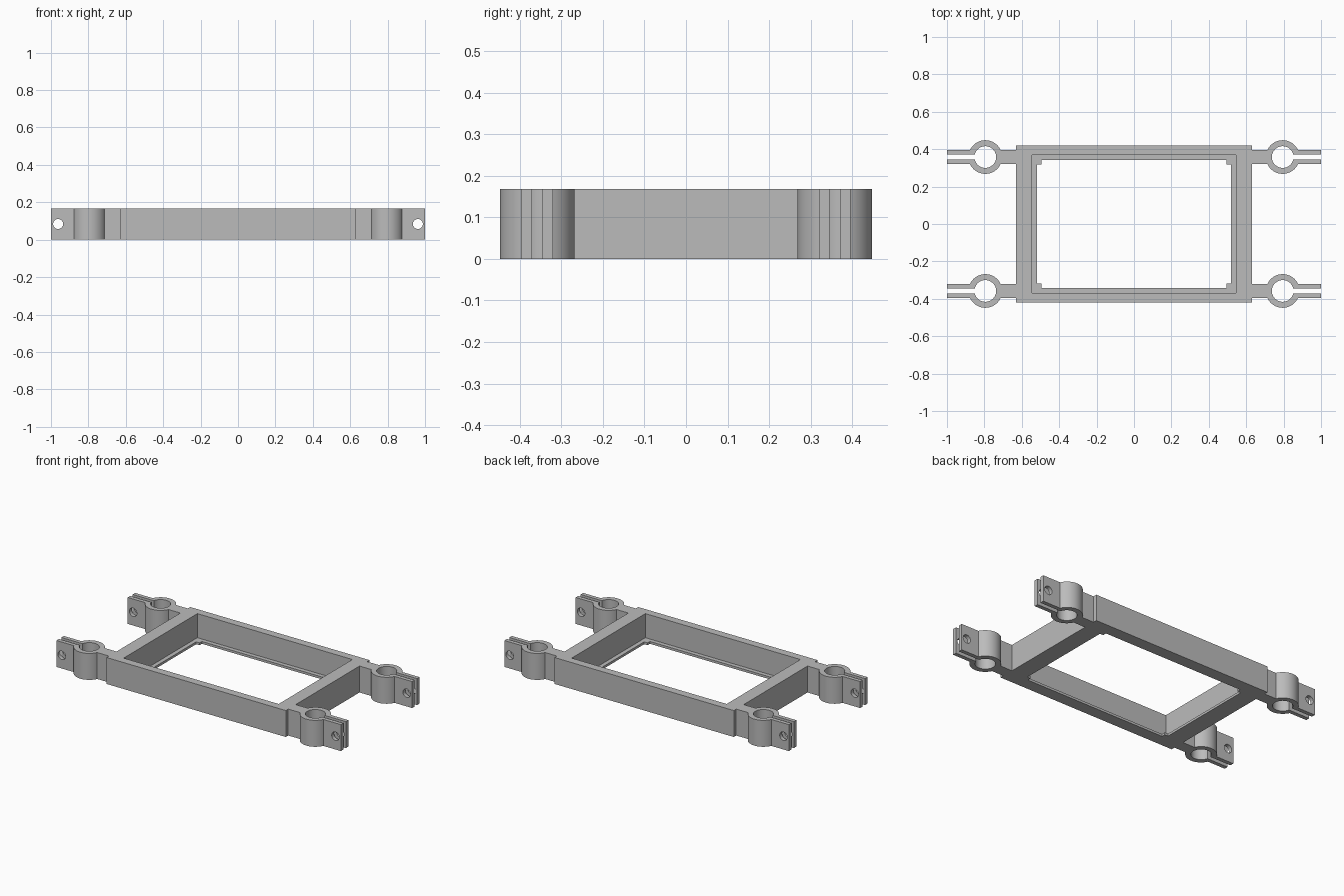
import bpy, bmesh, math
from mathutils import Matrix

if "Cube" in bpy.data.objects:
    bpy.data.objects.remove(bpy.data.objects["Cube"])

H = 0.168           # overall height
LEDGE = 0.015       # thickness of the lip at the bottom of the opening

grey = bpy.data.materials.new("grey_plastic")
grey.diffuse_color = (0.5, 0.5, 0.5, 1)
grey.use_nodes = True
grey.node_tree.nodes["Principled BSDF"].inputs["Base Color"].default_value = grey.diffuse_color


def make_object(name, bm):
    bmesh.ops.recalc_face_normals(bm, faces=bm.faces)
    mesh = bpy.data.meshes.new(name)
    bm.to_mesh(mesh)
    bm.free()
    mesh.materials.append(grey)
    ob = bpy.data.objects.new(name, mesh)
    bpy.context.collection.objects.link(ob)
    return ob


def activate(ob):
    bpy.ops.object.select_all(action='DESELECT')
    ob.select_set(True)
    bpy.context.view_layer.objects.active = ob


def arc(r, start, end, n):
    return [(r * math.cos(start + (end - start) * i / n),
             r * math.sin(start + (end - start) * i / n)) for i in range(n + 1)]


# Rectangular frame: nested rectangles swept through a stepped section
section = [(0.63, 0.42, 0), (0.63, 0.42, H), (0.545, 0.37, H),
           (0.545, 0.37, LEDGE), (0.518, 0.343, LEDGE), (0.518, 0.343, 0)]
bm = bmesh.new()
loops = [[bm.verts.new((sx * x, sy * y, z))
          for sx, sy in ((-1, -1), (1, -1), (1, 1), (-1, 1))] for x, y, z in section]
for i, a in enumerate(loops):
    b = loops[(i + 1) % len(loops)]
    for k in range(4):
        m = (k + 1) % 4
        bm.faces.new((a[k], a[m], b[m], b[k]))
make_object("frame", bm)

# Small square tabs in the corners of the lip
T = 0.024
bm = bmesh.new()
for sx in (-1, 1):
    for sy in (-1, 1):
        place = Matrix.Translation((sx * (0.518 - T / 2), sy * (0.343 - T / 2), LEDGE / 2))
        bmesh.ops.create_cube(bm, size=1, matrix=place @ Matrix.Diagonal((T, T, LEDGE, 1)))
make_object("corner_tabs", bm)

# Split tube clamp: arm, ring and two ears as one extruded outline
CX, CY = 0.795, 0.358
R, r, ear, gap = 0.09, 0.058, 0.0375, 0.0125
a, b = math.asin(ear / R), math.asin(gap / r)
tip, root = 1 - CX, 0.63 - CX
outline = ([(tip, gap), (tip, ear)] + arc(R, a, math.pi - a, 24)
           + [(root, ear), (root, -ear)]
           + arc(R, math.pi + a, 2 * math.pi - a, 24)
           + [(tip, -ear), (tip, -gap)] + arc(r, -b, b - 2 * math.pi, 48))
bm = bmesh.new()
base = bm.faces.new([bm.verts.new((CX + x, CY + y, 0)) for x, y in outline])
top = bmesh.ops.extrude_face_region(bm, geom=[base])
bmesh.ops.translate(bm, vec=(0, 0, H),
                    verts=[v for v in top["geom"] if isinstance(v, bmesh.types.BMVert)])
clamp = make_object("tube_clamps", bm)

# Bolt hole through the ears
bm = bmesh.new()
bmesh.ops.create_cone(bm, cap_ends=True, segments=16, radius1=0.027, radius2=0.027, depth=0.3,
                      matrix=Matrix.Translation((0.962, CY, H / 2))
                      @ Matrix.Rotation(math.pi / 2, 4, 'X'))
cutter = make_object("bolt_hole_cutter", bm)
cutter.hide_render = True
cut = clamp.modifiers.new("bolt_hole", 'BOOLEAN')
cut.operation, cut.solver, cut.object = 'DIFFERENCE', 'EXACT', cutter

# Repeat the clamp at all four corners
mirror = clamp.modifiers.new("four_corners", 'MIRROR')
mirror.use_axis = (True, True, False)
activate(clamp)
for name in ("bolt_hole", "four_corners"):
    bpy.ops.object.modifier_apply(modifier=name)
bpy.data.objects.remove(cutter)
bpy.ops.object.shade_smooth_by_angle(angle=math.radians(30))
